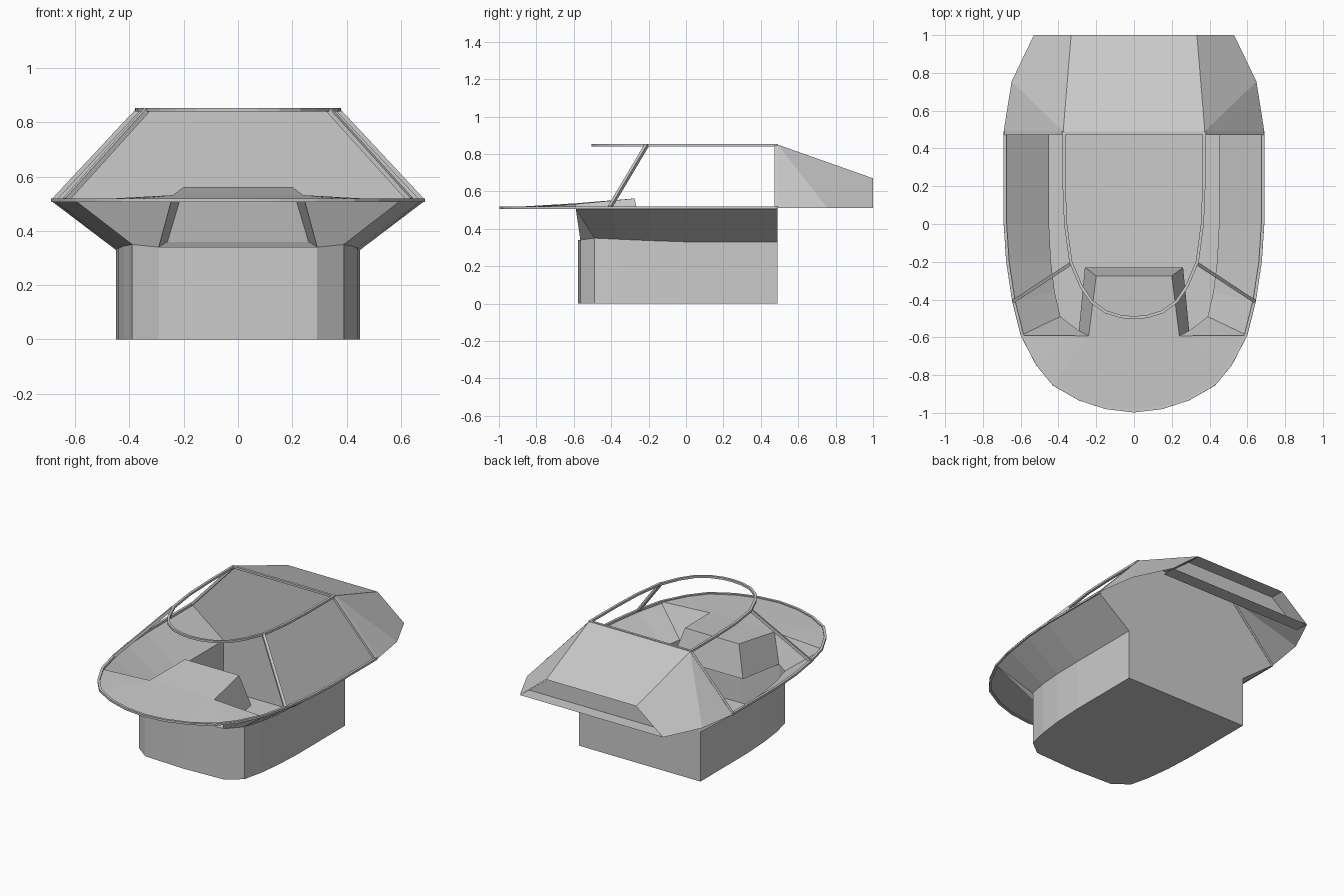
import bpy
from mathutils import Vector

if "Cube" in bpy.data.objects:
    bpy.data.objects.remove(bpy.data.objects["Cube"])


def make(name, verts, faces, mirror=True):
    me = bpy.data.meshes.new(name)
    me.from_pydata([tuple(v) for v in verts], [], faces)
    ob = bpy.data.objects.new(name, me)
    bpy.context.collection.objects.link(ob)
    if mirror:
        m = ob.modifiers.new("mirror", 'MIRROR')
        m.use_axis[0] = True
        m.merge_threshold = 0.0005
    return ob


def strip(name, a, b):
    """Row of quads between two equally long point lists."""
    n = len(a)
    return make(name, a + b, [(i, i + 1, n + i + 1, n + i) for i in range(n - 1)])


def bar(name, pts, w=0.016, h=0.014, up=(0, 0, 1), mirror=False):
    """Rectangular bar swept along a path with mitred corners."""
    pts, up = [Vector(p) for p in pts], Vector(up)
    verts, faces, n = [], [], len(pts)
    for i, p in enumerate(pts):
        d0 = (p - pts[max(i - 1, 0)]).normalized()
        d1 = (pts[min(i + 1, n - 1)] - p).normalized()
        t = (d0 + d1).normalized()
        s = t.cross(up).normalized()
        u = s.cross(t).normalized()
        for a, b in ((-1, -1), (1, -1), (1, 1), (-1, 1)):
            verts.append(p + s * a * w / 2 + u * b * h / 2)
    for i in range(n - 1):
        for k in range(4):
            j = (k + 1) % 4
            faces.append((4 * i + k, 4 * i + j, 4 * i + 4 + j, 4 * i + 4 + k))
    e = 4 * (n - 1)
    faces += [(3, 2, 1, 0), (e, e + 1, e + 2, e + 3)]
    return make(name, verts, faces, mirror)


def both_sides(half):
    """Extend a right-hand path that ends on x = 0 to the left side."""
    return half + [(-x, y, z) for x, y, z in reversed(half[:-1])]


# Lower tub: walls and floor
tub = [(.45, .49, .33), (.45, 0, .33), (.44, -.2, .337), (.42, -.36, .344),
       (.39, -.49, .35), (.292, -.565, .34), (0, -.578, .34)]
base = [(x, y, 0) for x, y, z in tub]
strip("tub_wall", base, tub)
make("tub_floor", base + [(0, .49, 0)], [tuple(range(len(base) + 1))])

# Flared sides up to the rim, and sloping front corner
rim = [(.69, .49, .512), (.69, 0, .512), (.677, -.2, .512), (.645, -.41, .512),
       (.60, -.59, .512), (.52, -.745, .512), (.43, -.855, .512),
       (.29, -.935, .512), (.15, -.98, .512), (0, -.998, .512)]
strip("side_flare", tub[:5], rim[:5])
dash_corner, dash_back = (.24, -.592, .532), (.2, -.275, .562)
make("front_flare", [rim[4], dash_corner, tub[5], tub[4]], [(0, 1, 2, 3)])

# Front deck running up into the dashboard top
deck = rim[4:] + [dash_corner, (0, -.592, .536), dash_back, (0, -.275, .562)]
make("front_deck", deck, [(i, 6, i + 1) for i in range(4)]
     + [(4, 6, 7, 5), (6, 8, 9, 7)])

# Dashboard sides, back and underside
dash = [dash_corner, dash_back, tub[5], (.26, -.23, .36),
        (0, -.275, .562), (0, -.23, .36), (0, -.578, .34)]
make("dashboard", dash, [(0, 1, 3, 2), (1, 4, 5, 3), (2, 3, 5, 6)])

# Bulkhead behind the seating space
make("rear_bulkhead", [(0, .49, 0), (.45, .49, 0), (.45, .49, .33),
                       (.69, .49, .512), (.375, .49, .85), (0, .49, .85)],
     [(0, 1, 2, 3, 4, 5)])

# Rear cowl: top, sides, and recessed end panel
cowl = [(0, .49, .85), (.375, .49, .85), (.333, 1, .67), (0, 1, .67),
        (.69, .49, .512), (.648, .755, .512), (.53, 1, .512)]
make("rear_cowl", cowl, [(0, 1, 2, 3), (1, 4, 5), (1, 5, 6, 2)])
end = [(0, 1, .668), (.33, 1, .668), (.527, 1, .512), (0, 1, .512)]
inner = [(x, .91, z) for x, y, z in end]
strip("cowl_end_recess", end, inner)
make("cowl_end_panel", inner, [(0, 1, 2, 3)])

# Rim rail around the cockpit
bar("rim_rail", both_sides([(x * .988, y * .992 if y < 0 else y, .513) for x, y, z in rim]))

# Upper windscreen frame
top = [(.372, .49, .847), (.37, .2, .847), (.362, 0, .847), (.335, -.2, .847),
       (.28, -.33, .847), (.225, -.41, .847), (.15, -.465, .847),
       (.07, -.49, .847), (0, -.496, .847)]
bar("top_rail", both_sides(top))
bar("top_cross_bar", [(-.375, .482, .847), (.375, .482, .847)])

# Slanted pillars and bulkhead edge posts
bar("windscreen_pillar", [(.635, -.407, .515), (.335, -.21, .847)], .018, .018, mirror=True)
bar("rear_post", [(.68, .482, .513), (.368, .482, .847)], .016, .02, (0, 1, 0), True)
